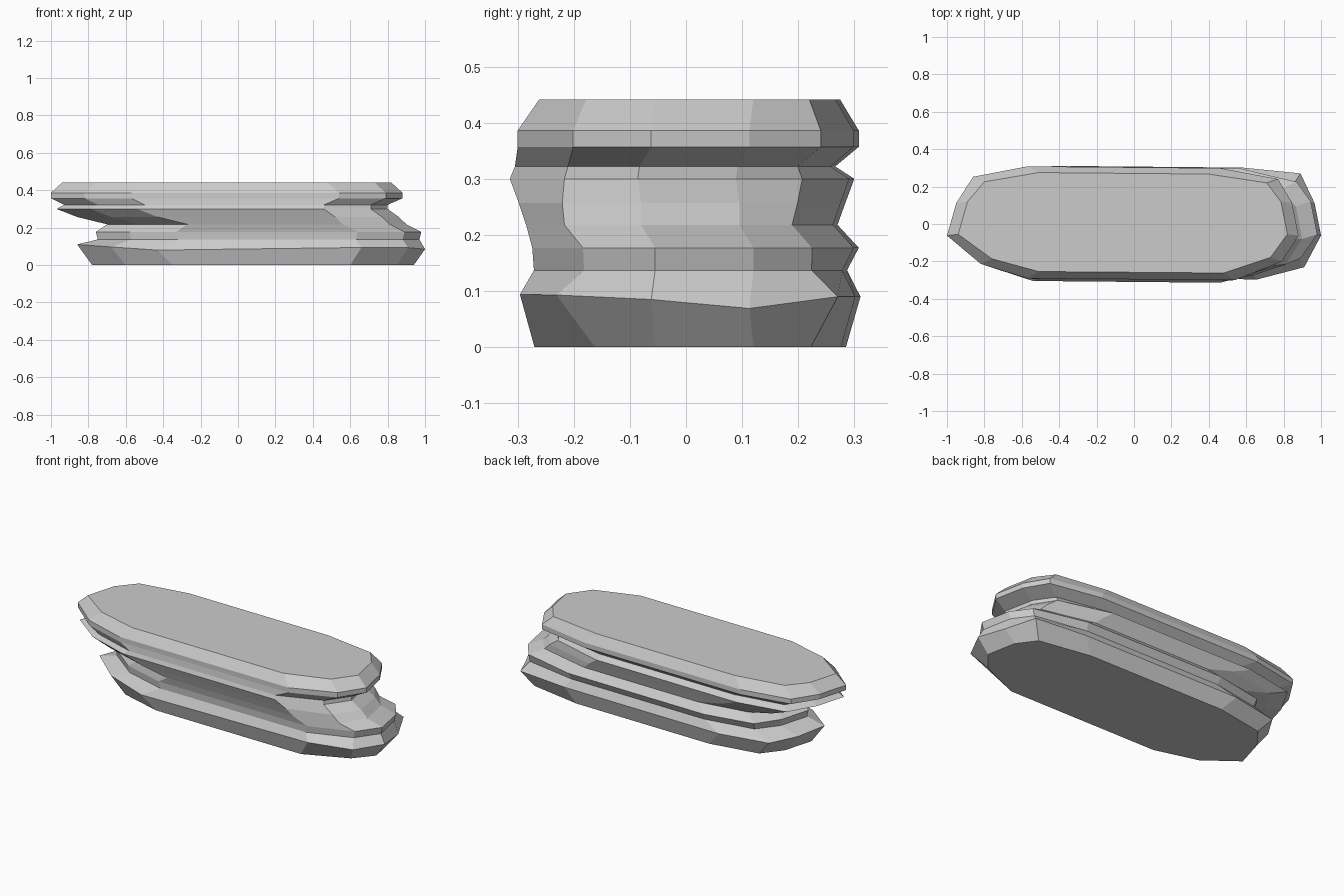
import bpy, bmesh

# Rock strata, bottom to top: height, left tip x, right tip x, front y, back y,
# tip y, front-shoulder ratio, back-right-shoulder ratio
STRATA = [
    (0.000, -0.78, 0.94, -0.270, 0.285, -0.055, 0.60, 0.78),
    (0.090, -0.86, 1.00, -0.296, 0.311, -0.062, 0.78, 0.87),
    (0.137, -0.75, 0.97, -0.271, 0.287, -0.055, 0.67, 0.78),
    (0.177, -0.76, 0.98, -0.274, 0.308, -0.055, 0.67, 0.73),
    (0.218, -0.70, 0.90, -0.285, 0.270, -0.080, 0.76, 0.70),
    (0.257, -0.86, 0.86, -0.298, 0.284, -0.080, 0.74, 0.70),
    (0.300, -0.97, 0.80, -0.314, 0.300, -0.086, 0.69, 0.69),
    (0.322, -0.93, 0.80, -0.305, 0.266, -0.083, 0.69, 0.75),
    (0.357, -1.00, 0.88, -0.300, 0.308, -0.062, 0.67, 0.78),
    (0.386, -1.00, 0.88, -0.300, 0.308, -0.062, 0.67, 0.78),
    (0.441, -0.94, 0.82, -0.262, 0.275, -0.055, 0.68, 0.80),
]
# Uneven lip of the second stratum
LIP = [0.02, 0.007, -0.010, 0.004, 0.003, -0.005, -0.021, 0.0, 0.0, 0.0, 0.0, 0.01]


def outline(xl, xr, yf, yb, tip, kf, kb):
    """Twelve-sided elongated slab outline, anticlockwise from the left tip."""
    mid = tip + 0.175
    return [(xl, tip), (xl + 0.18, yf * 0.71), (xl + 0.43, yf * 0.97),
            (xr - 0.34, yf), (xr - 0.09, yf * kf), (xr, tip),
            (xr - 0.035, mid), (xr - 0.11, yb * kb), (xr - 0.42, yb * 0.97),
            (xl + 0.43, yb), (xl + 0.14, yb * 0.82), (xl + 0.05, mid)]


# Loft the outlines into one faceted rock
bm = bmesh.new()
rings = []
for i, (z, *shape) in enumerate(STRATA):
    lift = LIP if i == 1 else [0.0] * 12
    rings.append([bm.verts.new((x, y, z + d))
                  for (x, y), d in zip(outline(*shape), lift)])
for low, high in zip(rings, rings[1:]):
    for j in range(12):
        k = (j + 1) % 12
        bm.faces.new((low[j], low[k], high[k], high[j]))

# Flat base and top
bm.faces.new(rings[0][::-1])
bm.faces.new(rings[-1])

mesh = bpy.data.meshes.new("layered_rock_slab")
bm.to_mesh(mesh)
bm.free()
rock = bpy.data.objects.new("layered_rock_slab", mesh)
bpy.context.collection.objects.link(rock)
